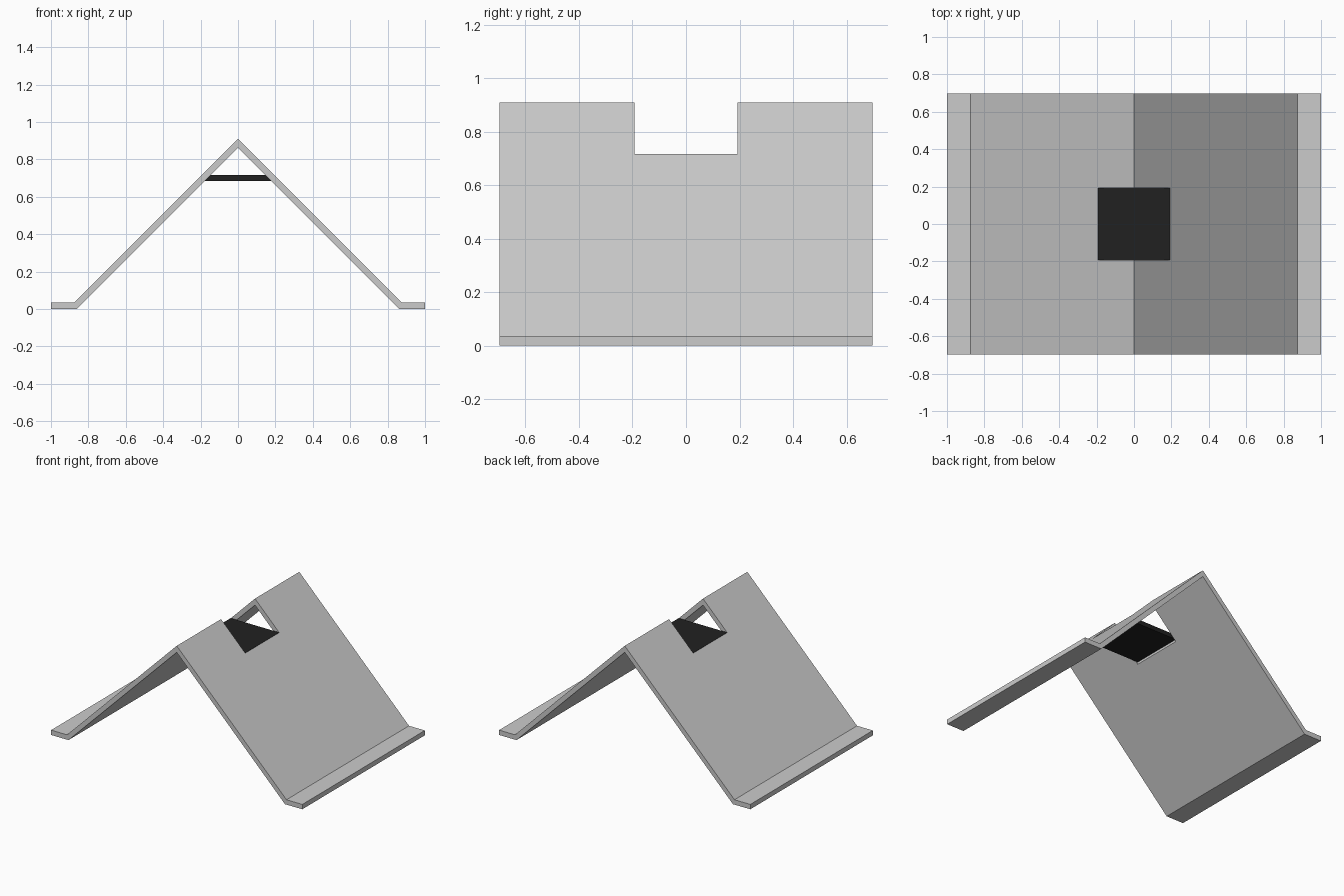
import bpy, bmesh

if "Cube" in bpy.data.objects:
    bpy.data.objects.remove(bpy.data.objects["Cube"])

D = 0.697   # half length along the ridge
W = 0.193   # half width of the ridge opening


def prism(name, profile, half):
    """Extrude an x-z profile symmetrically along y."""
    bm = bmesh.new()
    face = bm.faces.new([bm.verts.new((x, -half, z)) for x, z in profile])
    ext = bmesh.ops.extrude_face_region(bm, geom=[face])["geom"]
    verts = [v for v in ext if isinstance(v, bmesh.types.BMVert)]
    bmesh.ops.translate(bm, verts=verts, vec=(0, 2 * half, 0))
    bmesh.ops.recalc_face_normals(bm, faces=bm.faces)
    mesh = bpy.data.meshes.new(name)
    bm.to_mesh(mesh)
    bm.free()
    obj = bpy.data.objects.new(name, mesh)
    bpy.context.collection.objects.link(obj)
    return obj


def rect(x, z0, z1):
    return [(-x, z0), (x, z0), (x, z1), (-x, z1)]


# Folded sheet: mirrored half profile with a peak and flat feet
right = [(0.862, 0), (1, 0), (1, 0.035), (0.874, 0.035)]
profile = ([(0, 0.862)] + right + [(0, 0.909)]
           + [(-x, z) for x, z in reversed(right)])
sheet = prism("folded_sheet", profile, D)

# Square opening through the ridge
cutter = prism("opening_cutter", rect(W, 0.5, 1.2), W)
cutter.hide_render = True
cutter.hide_viewport = True
mod = sheet.modifiers.new("opening", "BOOLEAN")
mod.operation = "DIFFERENCE"
mod.solver = "EXACT"
mod.object = cutter

# Dark plate set in the opening
plate = prism("dark_plate", rect(W, 0.685, 0.717), W)
mat = bpy.data.materials.new("dark")
mat.diffuse_color = (0.015, 0.015, 0.015, 1)
mat.use_nodes = True
mat.node_tree.nodes["Principled BSDF"].inputs["Base Color"].default_value = mat.diffuse_color
plate.data.materials.append(mat)
